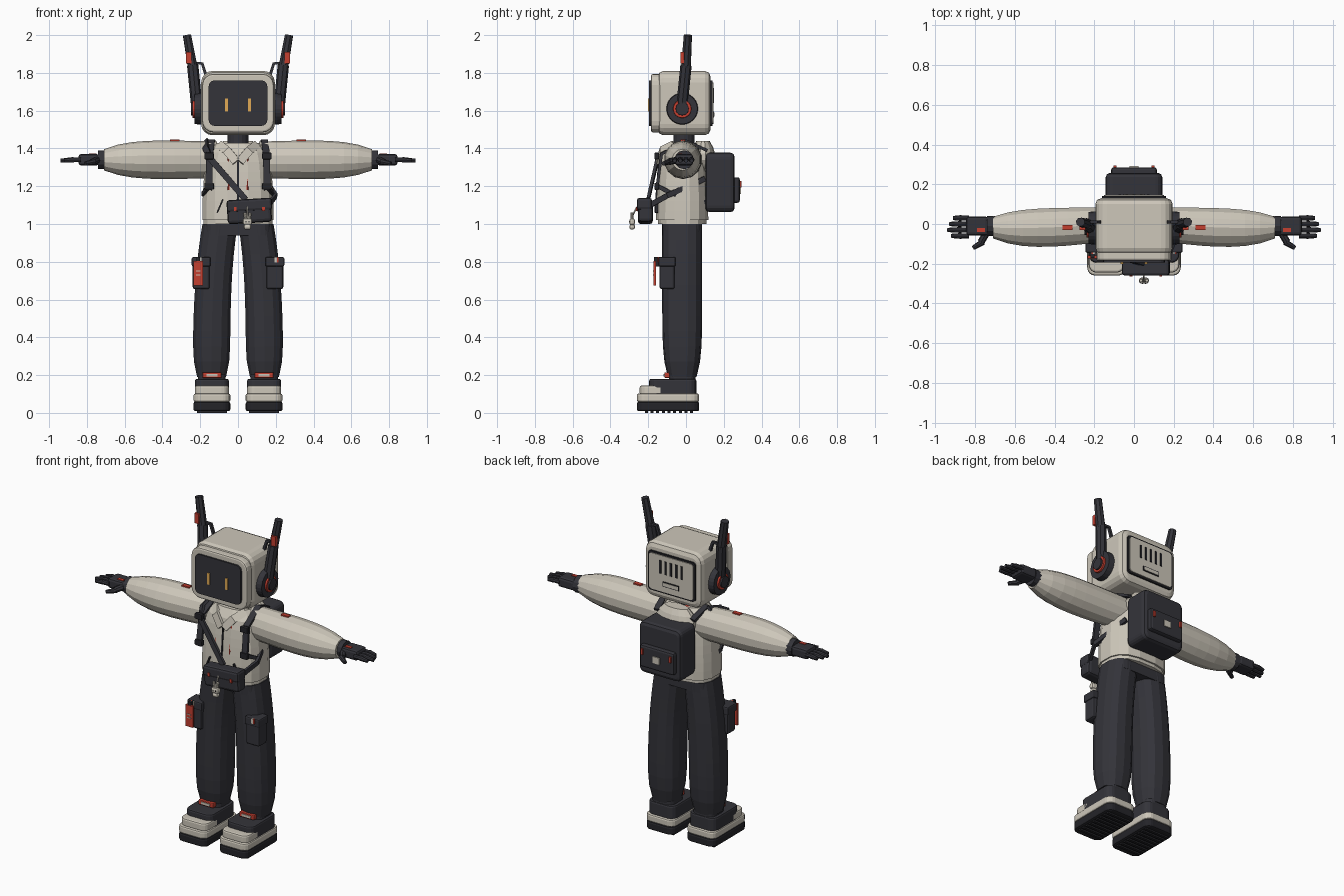
import bpy, bmesh, math
from mathutils import Vector, Matrix

cube = bpy.data.objects.get("Cube")
if cube:
    bpy.data.objects.remove(cube, do_unlink=True)


def material(name, *rgb):
    made = bpy.data.materials.new(name)
    made.use_nodes = True
    made.diffuse_color = (*rgb, 1)
    made.node_tree.nodes["Principled BSDF"].inputs["Base Color"].default_value = (*rgb, 1)
    return made


CREAM = material("warm cream", .61, .57, .49)
CLOTH = material("charcoal cloth", .034, .034, .042)
BLACK = material("black rubber", .018, .018, .022)
RED = material("signal red", .55, .05, .03)
AMBER = material("amber light", .75, .4, .09)
THIN = .008
HEAD = 1.64
X, Y, Z = range(3)


def finish(name, bm, mat):
    bmesh.ops.recalc_face_normals(bm, faces=bm.faces)
    mesh = bpy.data.meshes.new(name)
    bm.to_mesh(mesh)
    bm.free()
    mesh.materials.append(mat)
    part = bpy.data.objects.new(name, mesh)
    bpy.context.collection.objects.link(part)
    return part


def pair(part):
    """Repeat a left-hand part on the right."""
    mirror = part.modifiers.new("Mirror", 'MIRROR')
    mirror.use_mirror_merge = False


def box(name, center, size, mat, edge=0, corner=0, axis=Y, tilt=0):
    """Box with four corners rounded around an axis and softened rims."""
    bm = bmesh.new()
    bmesh.ops.create_cube(bm, size=1)
    bmesh.ops.scale(bm, vec=size, verts=bm.verts)

    def follows_axis(e):
        return abs(e.verts[0].co[axis] - e.verts[1].co[axis]) > 1e-5

    if corner:
        sides = [e for e in bm.edges if follows_axis(e)]
        bmesh.ops.bevel(bm, geom=sides, offset=corner, segments=4, profile=.5, affect='EDGES')
    if edge:
        rims = [e for e in bm.edges if not corner or not follows_axis(e)]
        bmesh.ops.bevel(bm, geom=rims, offset=edge, segments=2, profile=.5, affect='EDGES')
    bm.transform(Matrix.Translation(center) @ Matrix.Rotation(tilt, 4, 'Y'))
    return finish(name, bm, mat)


def rod(name, start, end, radius, mat, taper=1, sides=8):
    start, end = Vector(start), Vector(end)
    line = end - start
    bm = bmesh.new()
    bmesh.ops.create_cone(bm, cap_ends=True, segments=sides, radius1=radius,
                          radius2=radius * taper, depth=line.length)
    turn = line.to_track_quat('Z', 'Y').to_matrix().to_4x4()
    bm.transform(Matrix.Translation((start + end) / 2) @ turn)
    return finish(name, bm, mat)


def skin(bm, rings):
    count = len(rings[0])
    for low, high in zip(rings, rings[1:]):
        for i in range(count):
            j = (i + 1) % count
            bm.faces.new((low[i], low[j], high[j], high[i]))
    bm.faces.new(rings[0])
    bm.faces.new(rings[-1])


def strap(name, path, width, mat, across=(1, 0, 0)):
    """Flat band along a path, its width following the across direction."""
    points = [Vector(p) for p in path]
    bm = bmesh.new()
    rings = []
    for i, point in enumerate(points):
        ahead = (points[min(i + 1, len(points) - 1)] - points[max(i - 1, 0)]).normalized()
        normal = ahead.cross(Vector(across)).normalized()
        wide = normal.cross(ahead) * width / 2
        thick = normal * THIN
        rings.append([bm.verts.new(point + offset) for offset in
                      (wide + thick, wide - thick, -wide - thick, thick - wide)])
    skin(bm, rings)
    return finish(name, bm, mat)


def loft(name, start, end, rule, mat, steps=8, axis=Z, sides=14, power=1):
    """Rings from start to end; rule(t) gives the two centres and two radii."""
    bm = bmesh.new()
    rings = []
    for step in range(steps + 1):
        t = step / steps
        along = start + (end - start) * t
        cu, cv, ru, rv = rule(t)
        ring = []
        for i in range(sides):
            angle = math.tau * (i + .5) / sides
            c, s = math.cos(angle), math.sin(angle)
            u = cu + ru * math.copysign(abs(c) ** power, c)
            v = cv + rv * math.copysign(abs(s) ** power, s)
            ring.append(bm.verts.new((u, v, along) if axis == Z else (along, u, v)))
        rings.append(ring)
    skin(bm, rings)
    return finish(name, bm, mat)


# Head with its screen and rear panel
box("head_shell", (0, -.01, HEAD), (.39, .28, .34), CREAM, edge=.03, corner=.06)
box("head_seam", (0, -.14, HEAD), (.36, .04, .3), BLACK, corner=.05)
box("face_frame", (0, -.16, HEAD), (.38, .05, .31), CREAM, edge=.01, corner=.06)
box("face_screen", (0, -.18, HEAD), (.31, .03, .24), CLOTH, corner=.03)
pair(box("eye", (.06, -.197, 1.63), (.016, THIN, .07), AMBER))
box("rear_panel_gap", (0, .13, HEAD), (.32, .02, .24), BLACK, corner=.02)
box("rear_panel", (0, .13, HEAD), (.3, .03, .22), CREAM, corner=.02)
for i in range(-2, 3):
    box("rear_vent", (i * .036, .145, 1.68), (.013, THIN, .08), BLACK)
box("rear_slot_rim", (0, .145, 1.58), (.11, THIN, .03), BLACK)
box("rear_slot", (0, .147, 1.58), (.1, THIN, .02), CREAM)

# Headset and antennae
for name, inner, outer, radius, mat in (
        ("ear_cup", .18, .23, .085, CLOTH), ("ear_ring", .22, .24, .05, RED), ("ear_hub", .22, .25, .036, CLOTH)):
    pair(rod(name, (inner, -.02, 1.61), (outer, -.02, 1.61), radius, mat, taper=.95, sides=24))
pair(rod("antenna_base", (.22, -.02, HEAD), (.24, 0, 1.84), .03, CLOTH))
pair(rod("antenna", (.24, 0, 1.83), (.27, .01, 2), .027, CLOTH, taper=.85))
pair(box("antenna_light", (.26, -.02, 1.88), (.03, .02, .06), RED))
pair(strap("antenna_hook", [(.24, .01, 1.85), (.19, .01, 1.85), (.17, .01, 1.79)], .016, CLOTH, across=(0, 1, 0)))

# Neck and hood
rod("neck", (0, -.01, 1.4), (0, -.01, 1.48), .055, CLOTH, sides=16)
rod("neck_ring", (0, -.01, 1.4), (0, -.01, 1.43), .07, RED, sides=16)
loft("hood", 1.27, 1.44, lambda t: (0, .09, .07 + .06 * math.sin(3 * t), .03 + .035 * math.sin(3 * t)),
     CREAM, steps=5)
pair(strap("collar_flap", [(.1, -.07, 1.42), (.06, -.13, 1.39), (.01, -.15, 1.33)], .045, CREAM, across=(1, 0, -1)))

# Jacket
loft("jacket", 1.02, 1.43, lambda t: (0, -.02, .192 - .03 * t * t - .05 * t ** 12, .14 - .03 * t * t - .03 * t ** 12),
     CREAM, sides=16, power=.75)
loft("jacket_hem", 1, 1.04, lambda t: (0, -.02, .185, .13), CREAM, steps=1, sides=16, power=.75)
strap("jacket_zip", [(0, -.14, 1.33), (0, -.16, 1.06)], THIN, BLACK)
pair(rod("drawstring", (.05, -.13, 1.37), (.05, -.15, 1.18), .006, RED))
pair(strap("pocket_slit", [(.08, -.155, 1.13), (.11, -.155, 1.06)], THIN, BLACK))

# Sleeves
pair(loft("sleeve", .11, .71,
          lambda t: (-.02 * math.sin(2 * t), 1.34, .106 - .05 * t ** 5 - .02 * (1 - t) ** 2,
                     .106 - .05 * t ** 5 - .01 * (1 - t) ** 2), CREAM, axis=X))
pair(box("sleeve_patch", (.335, -.017, 1.443), (.05, .025, THIN), RED))

# Hands
pair(rod("cuff", (.7, -.01, 1.34), (.74, -.01, 1.34), .05, CLOTH, sides=12))
pair(box("palm", (.79, -.01, 1.34), (.11, .095, .06), CLOTH, edge=.014))
pair(box("hand_plate", (.77, -.03, 1.37), (.04, .02, THIN), RED))
for i, reach in enumerate((.91, .93, .94, .92)):
    y = .03 - i * .03
    pair(rod("finger_base", (.83, y, 1.34), (.88, y, 1.34), .013, CLOTH))
    pair(rod("finger_tip", (.87, y, 1.34), (reach, y, 1.335), .015, CLOTH, taper=.7))
pair(rod("thumb_base", (.74, -.04, 1.34), (.77, -.09, 1.33), .018, CLOTH))
pair(rod("thumb_tip", (.76, -.09, 1.33), (.81, -.12, 1.32), .016, CLOTH, taper=.7))

# Trousers
pair(loft("trouser_leg", .19, 1,
          lambda t: (.14 - .045 * t ** 3, -.02, .103 - .025 * (1 - t) ** 12 - THIN * t, .106 - .03 * (1 - t) ** 9),
          CLOTH, steps=10, power=.8))
box("waistband", (0, -.02, .97), (.36, .21, .06), CLOTH, corner=.06, axis=Z)
pair(box("cargo_pocket", (.195, -.1, .74), (.09, .08, .17), CLOTH, edge=.012))
pair(box("cargo_flap", (.195, -.1, .8), (.1, .09, .05), CLOTH, edge=THIN))
pair(box("pocket_tab", (.2, -.147, .81), (.014, THIN, .03), CREAM))
pair(box("pocket_tab_edge", (.21, -.147, .81), (.01, THIN, .03), RED))
box("red_tag", (-.21, -.166, .74), (.05, .014, .13), RED)
box("tag_clip", (-.21, -.15, .8), (.02, .04, .05), BLACK)
for z in (.73, .75):
    box("tag_stripe", (-.21, -.172, z), (.024, THIN, .005), CREAM)

# Shoes, from the sole up
for name, y, z, size, mat in (
        ("sole", -.095, .034, (.195, .33, .05), BLACK),
        ("midsole", -.095, .08, (.195, .33, .045), CREAM),
        ("toe_cap", -.17, .12, (.18, .15, .05), CREAM),
        ("shoe_upper", -.07, .135, (.18, .25, .09), CLOTH),
        ("shoe_collar", -.02, .18, (.145, .14, .06), CLOTH)):
    pair(box(name, (.138, y, z), size, mat, edge=.01, corner=.04, axis=Z))
pair(box("shoe_tongue", (.138, -.1, .2), (.1, .03, .03), RED, edge=.005))
pair(box("tongue_label", (.138, -.115, .2), (.06, THIN, .014), CREAM))
for i in range(9):
    pair(box("sole_tread", (.138, i * .03 - .21, .006), (.16, .016, .012), BLACK))

# Backpack
box("backpack", (0, .18, 1.22), (.285, .155, .315), CLOTH, edge=.022, corner=.035)
box("backpack_pocket", (0, .26, 1.18), (.23, .05, .135), CLOTH, edge=.012)
box("pocket_label", (0, .287, 1.18), (.045, THIN, .04), CREAM)
pair(box("pocket_pull", (.095, .288, 1.21), (.014, .012, .035), RED))
pair(strap("shoulder_strap", [(.12, .11, 1.39), (.14, 0, 1.44), (.15, -.13, 1.37), (.155, -.155, 1.18)], .036, CLOTH))
pair(strap("lower_strap", [(.155, -.15, 1.2), (.185, -.07, 1.16), (.11, .12, 1.11)], .022, CLOTH, across=(0, 0, 1)))
for z in (1.36, 1.2):
    pair(box("strap_buckle", (.153, -.155, z), (.05, .025, .035), BLACK, edge=.005))

# Sling bag and its strap
strap("sling_strap", [(-.17, .02, 1.44), (-.17, -.1, 1.4), (-.15, -.15, 1.35), (.04, -.2, 1.13)],
      .032, CLOTH, across=(1, 0, 1))
strap("sling_strap_rear", [(.16, -.19, 1.1), (.2, -.1, 1.15), (.14, .1, 1.24)], .028, CLOTH, across=(0, 0, 1))
box("sling_bag", (.06, -.215, 1.065), (.235, .08, .12), CLOTH, edge=.018, tilt=-.06)
box("sling_flap", (.06, -.22, 1.1), (.24, .08, .065), CLOTH, edge=.014, tilt=-.06)
for x in (-.015, .135):
    box("bag_stud", (x, -.26, 1.08), (.014, THIN, .022), RED)

# Rabbit charm
rod("charm_chain", (.05, -.26, 1.09), (.05, -.29, 1.03), .004, CREAM)
for name, z, radius in (("charm_body", .985, .02), ("charm_head", 1.012, .025)):
    box(name, (.05, -.285, z), (radius * 2, .03, radius * 1.5), CREAM, edge=.012)
for offset in (-.015, .015):
    rod("charm_ear", (.05 + offset / 2, -.285, 1.02), (.05 + offset, -.285, 1.06), THIN, CREAM)
    box("charm_eye", (.05 + offset / 2, -.3, 1.013), (.005, .004, THIN), BLACK)
